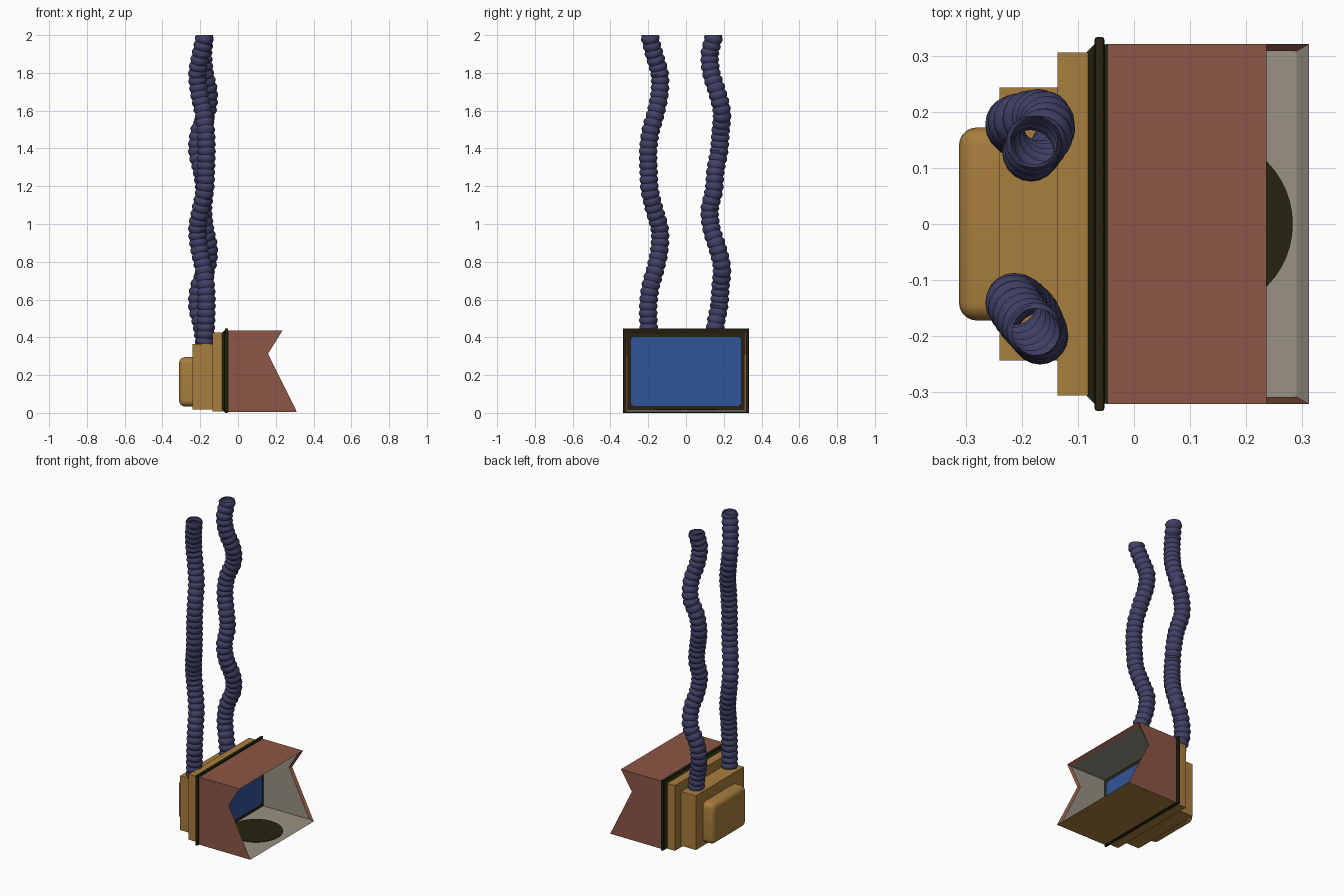
import bpy, bmesh, math
from mathutils import Vector

if "Cube" in bpy.data.objects:
    bpy.data.objects.remove(bpy.data.objects["Cube"])


def material(name, r, g, b):
    lin = [((c / 255 + 0.055) / 1.055) ** 2.4 for c in (r, g, b)]
    m = bpy.data.materials.new(name)
    m.diffuse_color = (*lin, 1)
    m.use_nodes = True
    m.node_tree.nodes["Principled BSDF"].inputs["Base Color"].default_value = m.diffuse_color
    return m


GOLD = material("ochre casing", 168, 126, 61)
RED = material("red brown hood", 140, 86, 69)
GREY = material("grey lining", 153, 146, 130)
DARK = material("dark olive trim", 37, 36, 16)
BLUE = material("blue screen", 48, 85, 152)
HOSE = material("navy hose", 64, 64, 102)


def finish(name, bm, mats):
    bmesh.ops.recalc_face_normals(bm, faces=bm.faces)
    me = bpy.data.meshes.new(name)
    bm.to_mesh(me)
    bm.free()
    for m in mats:
        me.materials.append(m)
    ob = bpy.data.objects.new(name, me)
    bpy.context.collection.objects.link(ob)
    return ob


def box(name, x0, x1, hy, z0, z1, mat, bevel=0, segs=1, pick=None):
    """Box symmetric in y; pick(a, b) chooses which edges get bevelled."""
    bm = bmesh.new()
    bmesh.ops.create_cube(bm, size=1)
    for v in bm.verts:
        v.co = ((x0 + x1) / 2 + v.co.x * (x1 - x0), v.co.y * 2 * hy,
                (z0 + z1) / 2 + v.co.z * (z1 - z0))
    if bevel:
        edges = [e for e in bm.edges if pick(e.verts[0].co, e.verts[1].co)]
        bmesh.ops.bevel(bm, geom=edges, offset=bevel, segments=segs,
                        profile=0.5, affect='EDGES')
    return finish(name, bm, [mat])


def smooth(ob, angle):
    bpy.ops.object.select_all(action='DESELECT')
    ob.select_set(True)
    bpy.context.view_layer.objects.active = ob
    bpy.ops.object.shade_smooth_by_angle(angle=math.radians(angle))


# Stepped casing at the back
box("casing_front_step", -0.136, -0.08, 0.306, 0.008, 0.426, GOLD)
box("casing_middle_step", -0.24, -0.13, 0.243, 0.017, 0.364, GOLD)
back = box("casing_back_cover", -0.312, -0.235, 0.172, 0.034, 0.295, GOLD, 0.032, 5,
           lambda a, b: a.x < -0.3 and b.x < -0.3
           or (abs(a.x - b.x) > 0.01))
smooth(back, 35)

# Dark trim, its raised ridge, the bezel and the screen
box("trim_frame", -0.084, -0.046, 0.32, 0.004, 0.437, DARK, 0.013, 1,
    lambda a, b: a.x < -0.08 and b.x < -0.08)
ridge = box("trim_ridge", -0.070, -0.053, 0.333, 0.0, 0.447, DARK, 0.004, 2,
            lambda a, b: abs(a.x - b.x) < 0.001)
box("screen_bezel", -0.05, -0.036, 0.309, 0.014, 0.426, DARK)
box("screen", -0.04, -0.031, 0.291, 0.036, 0.403, BLUE, 0.014, 1,
    lambda a, b: abs(a.x - b.x) > 0.001)

# Hood: outer and inner notched profiles joined by a mitred rim
outer = [(-0.05, 0.004), (0.312, 0.004), (0.159, 0.313), (0.236, 0.437), (-0.05, 0.437)]
inner = [(-0.05, 0.016), (0.290, 0.016), (0.146, 0.313), (0.216, 0.425), (-0.05, 0.425)]
bm = bmesh.new()
shell = {}
for key, prof, hy in (("o", outer, 0.321), ("i", inner, 0.308)):
    for s in (-1, 1):
        shell[key, s] = [bm.verts.new((x, s * hy, z)) for x, z in prof]


def face(verts, mat):
    bm.faces.new(verts).material_index = mat


for key, wall, floor in (("o", 0, 2), ("i", 1, 1)):
    L, R = shell[key, -1], shell[key, 1]
    face(L, wall)
    face(R, wall)
    face((L[0], L[1], R[1], R[0]), floor)
    face((L[3], L[4], R[4], R[3]), wall)
for s in (-1, 1):
    o, i = shell["o", s], shell["i", s]
    for a, b in ((1, 2), (2, 3), (4, 0)):
        face((o[a], o[b], i[b], i[a]), 0)
for k, mat in ((0, 1), (1, 1), (3, 0), (4, 0)):
    face((shell["o", -1][k], shell["o", 1][k], shell["i", 1][k], shell["i", -1][k]), mat)
finish("hood", bm, [RED, GREY, GOLD])

# Round dark pad on the hood floor
bm = bmesh.new()
bmesh.ops.create_cone(bm, cap_ends=True, segments=48, radius1=0.157, radius2=0.157, depth=0.006)
bmesh.ops.translate(bm, verts=bm.verts, vec=(0.126, 0, 0.017))
finish("floor_pad", bm, [DARK])

# Corrugated hoses: a wavy path repeated twice up to the top
Z0, Z1, PERIOD, RIBS, SIDES = 0.36, 2.0, 0.82, 44, 20


def path(keys, z):
    """Periodic smooth curve through evenly spaced (x, y) keys."""
    u = (z - Z0) / PERIOD * len(keys)
    k, f = math.floor(u), u - math.floor(u)
    p = [Vector(keys[(k + j) % len(keys)]) for j in (-1, 0, 1, 2)]
    c = 0.5 * (2 * p[1] + (p[2] - p[0]) * f
               + (2 * p[0] - 5 * p[1] + 4 * p[2] - p[3]) * f ** 2
               + (3 * p[1] - p[0] - 3 * p[2] + p[3]) * f ** 3)
    return Vector((c.x, c.y, z))


def hose(name, keys):
    bm = bmesh.new()
    rings = []
    for n in range(RIBS * 4 + 1):
        z = Z0 + (Z1 - Z0) * n / (RIBS * 4)
        c = path(keys, z)
        tilt = Vector((0, 0, 1)).rotation_difference(
            path(keys, z + 0.01) - path(keys, z - 0.01))
        if n == RIBS * 4:
            tilt.identity()
        r = (0.042, 0.047, 0.050, 0.047)[n % 4]
        rings.append([bm.verts.new(c + tilt @ Vector((
            r * math.cos(a * math.tau / SIDES), r * math.sin(a * math.tau / SIDES), 0)))
            for a in range(SIDES)])
    for lo, hi in zip(rings, rings[1:]):
        for a in range(SIDES):
            b = (a + 1) % SIDES
            bm.faces.new((lo[a], lo[b], hi[b], hi[a]))
    smooth(finish(name, bm, [HOSE]), 40)


hose("front_hose", [(-.175, -.192), (-.170, -.198), (-.167, -.200), (-.170, -.188),
                    (-.183, -.160), (-.205, -.140), (-.215, -.140), (-.197, -.168)])
hose("rear_hose", [(-.178, .148), (-.192, .156), (-.215, .175), (-.205, .183),
                   (-.165, .190), (-.155, .167), (-.175, .135), (-.185, .126)])
